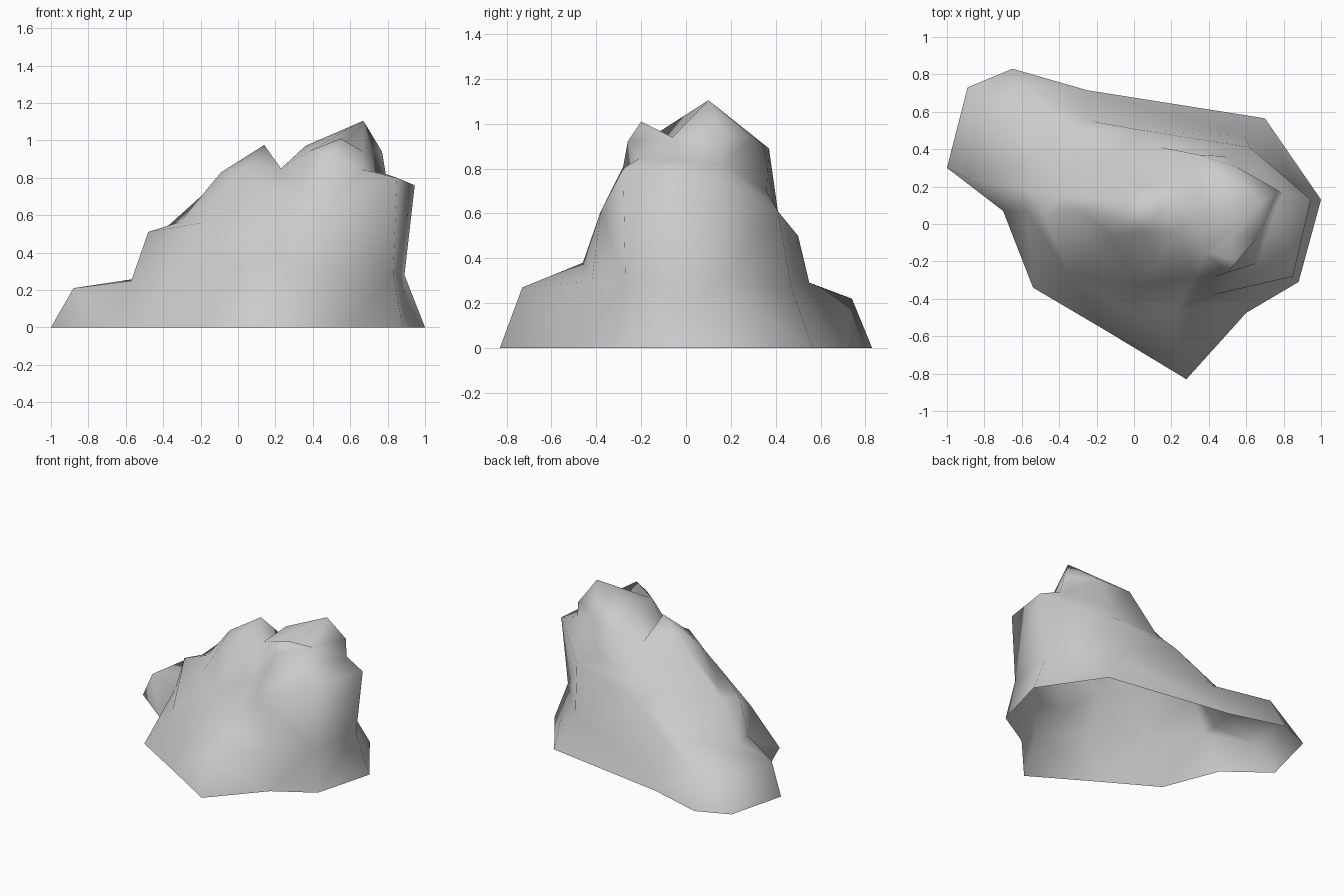
import bpy
import bmesh

# Remove the default cube only
default_cube = bpy.data.objects.get("Cube")
if default_cube:
    bpy.data.objects.remove(default_cube, do_unlink=True)


def make_material(name, color):
    material = bpy.data.materials.new(name)
    material.use_nodes = True
    material.diffuse_color = color
    shader = material.node_tree.nodes["Principled BSDF"]
    shader.inputs["Base Color"].default_value = color
    shader.inputs["Roughness"].default_value = 0.9
    return material


def add_contour(mesh, points):
    """Add one closed contour of the rock, counter-clockwise from the left side."""
    return [mesh.verts.new(point) for point in points]


def loft(mesh, lower, upper):
    """Join two contours with a band of faces."""
    count = len(lower)
    for i in range(count):
        j = (i + 1) % count
        mesh.faces.new((lower[i], lower[j], upper[j], upper[i]))


def fan(mesh, path, apex):
    """Join each step of a path to a peak or hollow."""
    for start, end in zip(path, path[1:]):
        mesh.faces.new((start, end, apex))


# Footprint on the ground
footprint = [
    (1, .13, 0), (.7, .565, 0), (-.25, .715, 0), (-.65, .83, 0),
    (-.89, .73, 0), (-1, .3, 0), (-.7, .07, 0), (-.54, -.34, 0),
    (-.15, -.57, 0), (.28, -.83, 0), (.6, -.475, 0), (.88, -.31, 0),
]

# Low shoulder above the foot
shoulder = [
    (.89, .13, .28), (.59, .47, .27), (-.23, .55, .29), (-.59, .74, .22),
    (-.82, .62, .21), (-.88, .24, .21), (-.57, .07, .25), (-.35, -.27, .29),
    (0, -.48, .3), (.26, -.73, .27), (.57, -.42, .3), (.83, -.27, .29),
]

# Outer rim of the sloping ledge
ledge = [
    (.945, .13, .76), (.62, .41, .61), (.05, .5, .5), (-.36, .5, .31),
    (-.55, .34, .26), (-.57, .18, .25), (-.48, .05, .51), (-.19, -.15, .56),
    (.02, -.33, .52), (.22, -.46, .38), (.42, -.38, .61), (.85, -.28, .8),
]

# Foot of the crags
crown = [
    (.79, .16, .82), (.5, .36, .7), (.14, .41, .61), (-.08, .36, .58),
    (-.3, .26, .52), (-.4, .15, .52), (-.31, .08, .565), (-.12, -.06, .72),
    (.12, -.21, .76), (.33, -.28, .7), (.43, -.28, .81), (.66, -.21, .845),
]

# Broken upper edge of the crags
summit = [
    (.77, .18, .94), (.56, .3, .94), (.35, .37, .89), (.2, .22, .81),
    (.06, .2, .82), (-.02, .12, .86), (-.09, .03, .83), (.05, -.04, .86),
    (.23, -.04, .85), (.385, -.15, .945), (.5, -.26, .92), (.67, -.06, .94),
]

mesh = bmesh.new()
contours = [add_contour(mesh, points)
            for points in (footprint, shoulder, ledge, crown, summit)]
for lower, upper in zip(contours, contours[1:]):
    loft(mesh, lower, upper)

# Three peaks, a saddle and a notch, split by a valley across the summit
edge = contours[-1]
small_peak = mesh.verts.new((.14, .07, .975))
saddle = mesh.verts.new((.36, .06, .97))
main_peak = mesh.verts.new((.67, .1, 1.105))
front_peak = mesh.verts.new((.55, -.2, 1.01))
notch = mesh.verts.new((.52, -.08, .92))
fan(mesh, edge[3:9] + [edge[3]], small_peak)
fan(mesh, edge[9:] + [notch, edge[9]], front_peak)
fan(mesh, [edge[9], notch, edge[11]] + edge[:3], main_peak)
fan(mesh, [main_peak, edge[2], edge[3], edge[8], edge[9], main_peak], saddle)

# Split every band along its shorter diagonals, then shade smooth
bmesh.ops.triangulate(mesh, faces=mesh.faces[:], quad_method='SHORT_EDGE')
for face in mesh.faces:
    face.smooth = True

# Rock object, open underneath
rock_data = bpy.data.meshes.new("rock")
mesh.to_mesh(rock_data)
mesh.free()
rock_data.materials.append(make_material("stone grey", (0.6, 0.6, 0.6, 1)))
rock = bpy.data.objects.new("rock", rock_data)
bpy.context.collection.objects.link(rock)
